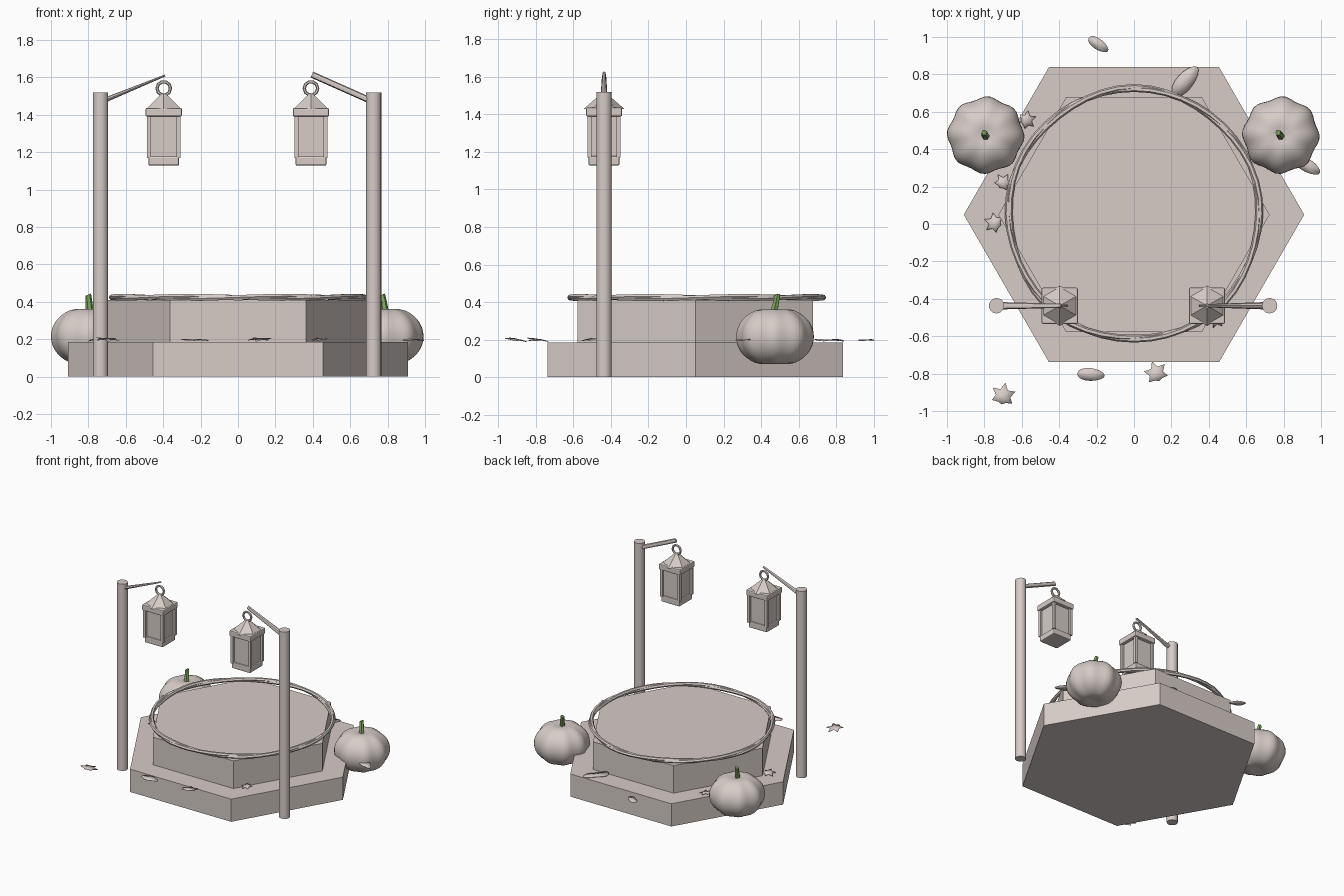
import bpy, bmesh, math
from mathutils import Matrix, Vector
from math import sin, cos, pi, radians

cube = bpy.data.objects.get("Cube")
if cube:
    bpy.data.objects.remove(cube, do_unlink=True)


def material(name, rgb):
    m = bpy.data.materials.new(name)
    m.use_nodes = True
    m.diffuse_color = (*rgb, 1)
    m.node_tree.nodes["Principled BSDF"].inputs["Base Color"].default_value = (*rgb, 1)
    return m


STONE = material("warm grey", (0.68, 0.605, 0.575))
GREEN = material("stem green", (0.20, 0.36, 0.10))


def finish(bm, name, mat=STONE, smooth=False, bevel=0):
    mesh = bpy.data.meshes.new(name)
    bmesh.ops.recalc_face_normals(bm, faces=bm.faces)
    bm.to_mesh(mesh)
    bm.free()
    ob = bpy.data.objects.new(name, mesh)
    bpy.context.collection.objects.link(ob)
    mesh.materials.append(mat)
    if bevel:
        mod = ob.modifiers.new("soft edges", 'BEVEL')
        mod.width, mod.segments = bevel, 2
    if smooth:
        bpy.ops.object.select_all(action='DESELECT')
        ob.select_set(True)
        bpy.context.view_layer.objects.active = ob
        bpy.ops.object.shade_smooth_by_angle(angle=radians(40))
    return ob


def prism(name, centre, r1, r2, z0, z1, sides, turn=0.0, smooth=False):
    bm = bmesh.new()
    place = Matrix.Translation((*centre, (z0 + z1) / 2)) @ Matrix.Rotation(turn, 4, 'Z')
    bmesh.ops.create_cone(bm, cap_ends=True, segments=sides, radius1=r1,
                          radius2=r2, depth=z1 - z0, matrix=place)
    return finish(bm, name, smooth=smooth)


def box(name, centre, width, z0, z1, bevel=0):
    bm = bmesh.new()
    bmesh.ops.create_cube(bm, size=1, matrix=Matrix.Translation((*centre, (z0 + z1) / 2))
                          @ Matrix.Diagonal((width, width, z1 - z0, 1)))
    return finish(bm, name, bevel=bevel)


def tube(name, rings, closed=False, mat=STONE, smooth=True):
    """Skin a list of point rings into a tube."""
    bm = bmesh.new()
    loops = [[bm.verts.new(p) for p in ring] for ring in rings]
    n = len(loops[0])
    for i in range(len(loops) if closed else len(loops) - 1):
        a, b = loops[i], loops[(i + 1) % len(loops)]
        for j in range(n):
            k = (j + 1) % n
            bm.faces.new((a[j], a[k], b[k], b[j]))
    if not closed:
        bm.faces.new(loops[0])
        bm.faces.new(loops[-1])
    return finish(bm, name, mat, smooth)


def circle(n):
    return [2 * pi * j / n for j in range(n)]


# Two-step hexagonal platform with corners to the sides
prism("lower_step", (0, 0.05), 0.91, 0.91, 0, 0.185, 6, pi / 6)
prism("upper_step", (0, 0.05), 0.725, 0.725, 0.185, 0.41, 6, pi / 6)

# Garland of two thick, loosely twisted strands around the top
for strand in range(2):
    rings = []
    for a in circle(48):
        twist = 4 * a + strand * pi
        r = 0.67 + 0.006 * cos(twist) + 0.004 * sin(5 * a)
        z = 0.424 + 0.006 * sin(twist)
        rings.append([(cos(a) * (r + 0.015 * cos(t)), 0.053 + sin(a) * (r + 0.015 * cos(t)),
                       z + 0.014 * sin(t)) for t in circle(6)])
    tube(f"garland_strand_{strand + 1}", rings, closed=True)


def arm(name, start, end, y, half_widths, half_heights):
    """Tapered lantern arm in the xz plane."""
    path = Vector((end[0] - start[0], 0, end[1] - start[1])).normalized()
    up = Vector((-path.z, 0, path.x))
    rings = []
    for (x, z), w, h in zip((start, end), half_widths, half_heights):
        rings.append([Vector((x, y, z)) + up * h * sin(t) + Vector((0, w * cos(t), 0))
                      for t in circle(8)])
    tube(name, rings)


def lantern(side, x, y):
    c = (x, y)
    box(f"{side}_lantern_body", c, 0.142, 1.16, 1.40)
    box(f"{side}_lantern_base", c, 0.165, 1.128, 1.178, bevel=0.008)
    for i in range(4):
        dx, dy = (-1, 1)[i % 2] * 0.078, (-1, 1)[i // 2] * 0.078
        box(f"{side}_lantern_post_{i + 1}", (x + dx, y + dy), 0.022, 1.17, 1.40)
    box(f"{side}_lantern_cap", c, 0.193, 1.39, 1.437, bevel=0.008)
    prism(f"{side}_lantern_roof", c, 0.108, 0.014, 1.43, 1.512, 6)
    # Hanging ring
    rings = []
    for a in circle(10):
        rings.append([(x + cos(a) * (0.036 + 0.009 * cos(t)), y + 0.009 * sin(t),
                       1.541 + sin(a) * (0.036 + 0.009 * cos(t)))
                      for t in circle(6)])
    tube(f"{side}_lantern_ring", rings, closed=True)


# Lamp posts
Y = -0.437
prism("right_post", (-0.735, Y), 0.041, 0.041, 0, 1.52, 20, smooth=True)
prism("left_post", (0.725, Y), 0.041, 0.041, 0, 1.52, 20, smooth=True)
arm("right_arm", (-0.72, 1.475), (-0.39, 1.61), Y, (0.02, 0.011), (0.013, 0.005))
arm("left_arm", (0.71, 1.475), (0.395, 1.615), Y, (0.02, 0.009), (0.017, 0.017))
lantern("right", -0.397, Y)
lantern("left", 0.39, Y)


def pumpkin(side, x, y, lean):
    bm = bmesh.new()
    bmesh.ops.create_uvsphere(bm, u_segments=48, v_segments=20, radius=1)
    for v in bm.verts:
        a = math.atan2(v.co.y, v.co.x)
        flat = math.hypot(v.co.x, v.co.y)
        lobe = 0.965 + 0.035 * cos(8 * a + 0.5)
        full = flat ** 0.85 * lobe * 0.208 if flat > 1e-4 else 0
        dimple = 1 - 0.15 * max(0, 1 - flat / 0.45) ** 2
        v.co = (x + cos(a) * full, y + sin(a) * full, 0.215 + 0.156 * v.co.z * dimple)
    finish(bm, f"{side}_pumpkin", smooth=True)
    # Bent stem
    rings = []
    for k in range(4):
        f = k / 3
        r = 0.023 - 0.008 * f
        rings.append([(x + lean * f * f + r * cos(t), y - 0.012 + 0.026 * f + r * sin(t),
                       0.32 + 0.118 * f + 0.006 * f * cos(t))
                      for t in circle(6)])
    tube(f"{side}_pumpkin_stem", rings, mat=GREEN)


pumpkin("right", -0.793, 0.475, -0.008)
pumpkin("left", 0.785, 0.475, -0.015)


def leaf(name, x, y, size, angle, lobed, z=0.198, tilt=0.1):
    """Thin fallen leaf: a plain oval or a pointed, lobed star."""
    if lobed:
        outline = []
        for i, a in enumerate(circle(12)):
            r = 0.52 if i % 2 else (1, 0.95, 0.85, 0.6, 0.85, 0.95)[i // 2]
            outline.append((r * cos(a), r * sin(a)))
    else:
        outline = [(cos(a), 0.46 * sin(a) * (1 - 0.15 * cos(a))) for a in circle(16)]
    bm = bmesh.new()
    place = (Matrix.Translation((x, y, z)) @ Matrix.Rotation(radians(angle), 4, 'Z')
             @ Matrix.Rotation(tilt, 4, 'Y'))
    hub = bm.verts.new(place @ Vector((0, 0, 0.002)))
    rim = [bm.verts.new(place @ Vector((u * size, v * size, 0.06 * size * sin(3 * u + 2 * v))))
           for u, v in outline]
    for i, v in enumerate(rim):
        bm.faces.new((hub, v, rim[(i + 1) % len(rim)]))
    ob = finish(bm, name, smooth=True)
    mod = ob.modifiers.new("thin", 'SOLIDIFY')
    mod.thickness = 0.003


ovals = [(-0.19, 0.96, 0.063, -35), (0.275, 0.765, 0.098, 50),
         (0.93, 0.31, 0.075, -30), (-0.23, -0.805, 0.074, -4)]
stars = [(-0.70, -0.92, 0.075, 80), (0.12, -0.80, 0.072, 110), (-0.745, 0.005, 0.06, 160),
         (-0.70, 0.22, 0.055, 60), (-0.575, 0.555, 0.055, 20), (0.44, -0.51, 0.05, 250)]
for i, spec in enumerate(ovals):
    leaf(f"oval_leaf_{i + 1}", *spec, lobed=False, tilt=0.06)
for i, spec in enumerate(stars):
    leaf(f"lobed_leaf_{i + 1}", *spec, lobed=True, z=0.203, tilt=0.2)
